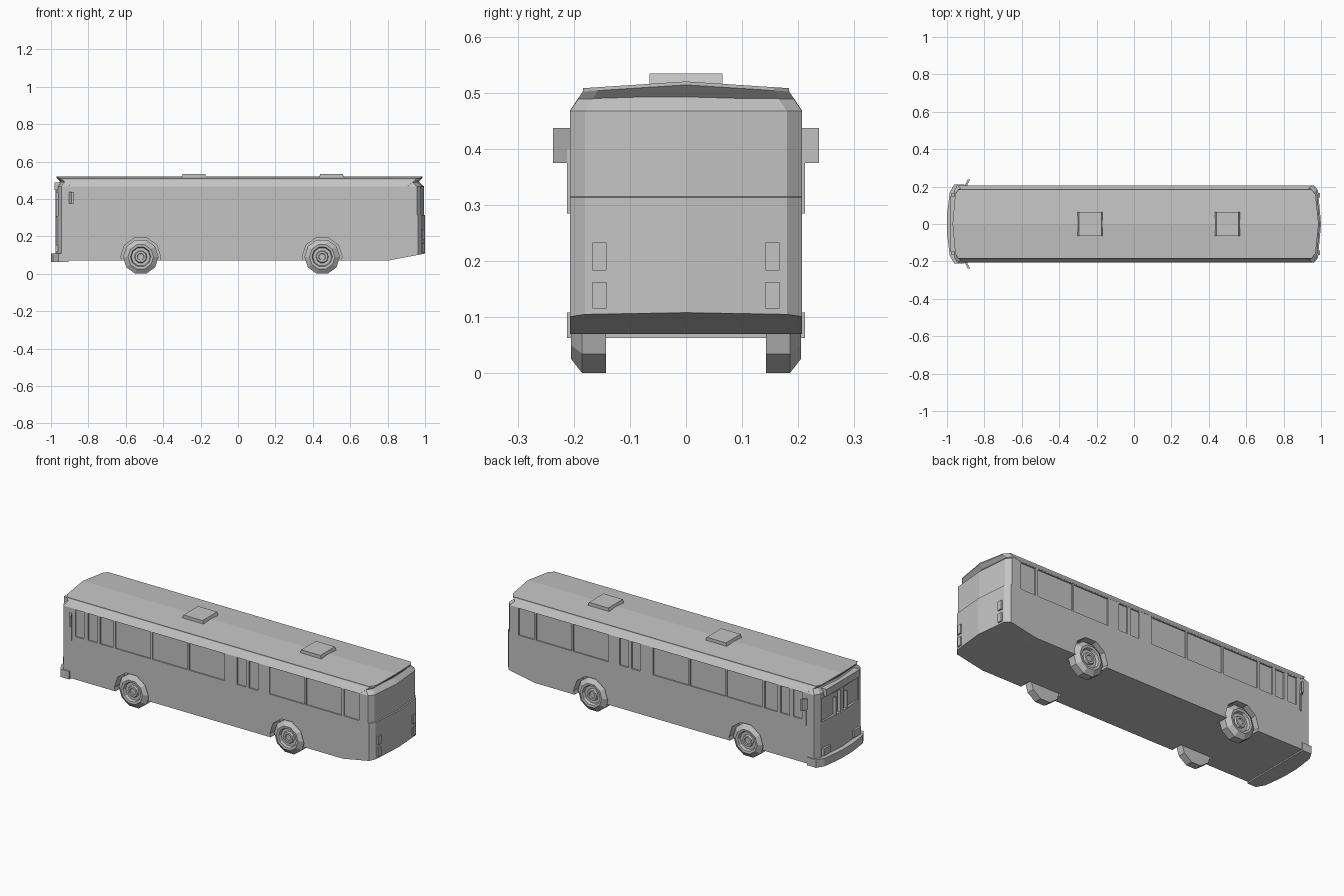
import bpy, bmesh, math
from mathutils import Matrix, Vector

if "Cube" in bpy.data.objects:
    bpy.data.objects.remove(bpy.data.objects["Cube"])

grey = bpy.data.materials.new("plain_grey")
grey.use_nodes = True
colour = (0.55, 0.55, 0.55, 1)
grey.diffuse_color = colour
grey.node_tree.nodes["Principled BSDF"].inputs["Base Color"].default_value = colour


def finish(name, bm):
    bmesh.ops.recalc_face_normals(bm, faces=bm.faces)
    mesh = bpy.data.meshes.new(name)
    bm.to_mesh(mesh)
    bm.free()
    mesh.materials.append(grey)
    ob = bpy.data.objects.new(name, mesh)
    bpy.context.collection.objects.link(ob)
    return ob


def add_box(bm, x, y, z):
    """Box from three (low, high) ranges."""
    size = [abs(r[1] - r[0]) for r in (x, y, z)]
    mid = [(r[1] + r[0]) / 2 for r in (x, y, z)]
    m = Matrix.Translation(mid) @ Matrix.Diagonal((*size, 1))
    return bmesh.ops.create_cube(bm, size=1, matrix=m)["verts"]


def box(name, x, y, z):
    bm = bmesh.new()
    add_box(bm, x, y, z)
    return finish(name, bm)


def add_rings(bm, rings):
    """Bridge closed rings of points, returning the vertex rings."""
    vs = [[bm.verts.new(p) for p in ring] for ring in rings]
    for a, b in zip(vs, vs[1:]):
        n = len(a)
        for i in range(n):
            bm.faces.new((a[i], a[(i + 1) % n], b[(i + 1) % n], b[i]))
    return vs


def plan(rear, front, w, height):
    """Bus outline seen from above, with bowed ends and cut corners."""
    half = [(rear, 0), (rear - .016, w - .027), (rear - .038, w), (.8, w),
            (front + .03, w), (front + .014, w - .027), (front, 0)]
    loop = half + [(x, -y) for x, y in half[-2:0:-1]]
    return [(x, y, height(x, y)) for x, y in loop]


def cap_strips(bm, ring):
    n = len(ring)
    for i in range(n // 2):
        quad = [ring[i], ring[i + 1], ring[n - i - 1], ring[-i]]
        bm.faces.new(list(dict.fromkeys(quad)))


# Body shell: rising tail underside, bulging engine panel, stepped-in top
def floor(x, y):
    return .07 + max(0, x - .8) * .19


bm = bmesh.new()
levels = [(1, -.975, .207, .313), (.994, -.975, .207, .315),
          (.994, -.975, .207, .467), (.968, -.955, .19, .492)]
rings = add_rings(bm, [plan(1, -.975, .207, floor)] +
                  [plan(r, f, w, lambda x, y, z=z: z) for r, f, w, z in levels])
cap_strips(bm, rings[0])
cap_strips(bm, rings[-1])
body = finish("body", bm)

# Side windows, door panes, windscreen and wheel arches cut into the body
WINDOWS = [(-.87, -.815), (-.79, -.735), (-.715, -.635), (-.62, -.40),
           (-.39, -.17), (-.16, .06), (.14, .195), (.215, .27),
           (.34, .56), (.57, .79), (.805, .90)]
AXLES = (-.52, .45)
bm = bmesh.new()
for s in (-1, 1):
    for lo, hi in WINDOWS:
        add_box(bm, (lo, hi), (s * .2, s * .25), (.312, .464))
    add_box(bm, (-1.05, -.955), (s * .012, s * .165), (.305, .435))
    for ax in AXLES:
        m = (Matrix.Translation((ax, s * .2, .09)) @ Matrix.Rotation(math.pi / 2, 4, 'X')
             @ Matrix.Rotation(math.pi / 10, 4, 'Z'))
        bmesh.ops.create_cone(bm, cap_ends=True, segments=10, radius1=.107,
                              radius2=.107, depth=.12, matrix=m)
cutter = finish("cutter", bm)
cutter.hide_render = True
mod = body.modifiers.new("openings", 'BOOLEAN')
mod.operation = 'DIFFERENCE'
mod.solver = 'EXACT'
mod.object = cutter
bpy.context.view_layer.objects.active = body
bpy.ops.object.modifier_apply(modifier=mod.name)
bpy.data.objects.remove(cutter)

# Roof: sloping shoulders, overhanging ends and a shallow ridge
bm = bmesh.new()


def ridge(z):
    return lambda x, y: z + .012 * (1 - abs(y) / .184)


rings = add_rings(bm, [plan(.945, -.925, .207, lambda x, y: .468),
                       plan(.987, -.97, .184, ridge(.502)),
                       plan(.987, -.97, .184, ridge(.508))])
cap_strips(bm, rings[0])
top = rings[-1]
bm.faces.new(top[:7])
bm.faces.new(top[6:] + top[:1])
finish("roof", bm)

# Roof hatches, narrower at the top
for name, x in (("front_hatch", -.235), ("rear_hatch", .5)):
    bm = bmesh.new()
    for v in add_box(bm, (x - .07, x + .07), (-.065, .065), (.505, .534)):
        if v.co.z > .52:
            v.co.x += .01 if v.co.x < x else -.01
    finish(name, bm)

# Front bumper wrapping around the corners
bm = bmesh.new()
outline = [(-.905, .212), (-.96, .212), (-.985, .17), (-1, .05)]
loop = outline + [(x, -y) for x, y in reversed(outline)]
rings = add_rings(bm, [[(x, y, z) for x, y in loop] for z in (.063, .108)])
for ring in rings:
    bm.faces.new(ring)
finish("front_bumper", bm)

# Destination sign box above the windscreen
box("sign_box", (-.982, -.94), (-.15, .15), (.447, .487))


# Wheel: ten-sided tyre with bevelled shoulder and stepped hub
def wheel(name, x, s):
    profile = [(.143, .095), (.185, .095), (.205, .068), (.203, .055),
               (.188, .05), (.188, .034), (.198, .03), (.198, .019),
               (.191, .017)]
    bm = bmesh.new()
    angles = [math.radians(18 + 36 * i) for i in range(10)]
    rings = add_rings(bm, [[(x + r * math.sin(a), s * y, .0904 - r * math.cos(a))
                            for a in angles] for y, r in profile])
    bm.faces.new(rings[0])
    bm.faces.new(rings[-1])
    finish(name, bm)


for side, s in (("left", 1), ("right", -1)):
    for end, ax in zip(("front", "rear"), AXLES):
        wheel(f"{end}_{side}_wheel", ax, s)

    # Tail lights, headlights and wipers
    for part, z in (("lower", (.115, .163)), ("upper", (.183, .233))):
        box(f"{side}_{part}_tail_light", (.975, .994), (s * .142, s * .167), z)
    box(f"{side}_headlight", (-.976, -.95), (s * .105, s * .165), (.115, .155))
    box(f"{side}_wiper", (-.972, -.955), (s * .045, s * .052), (.3, .4))

    # Mirror angled outwards, on a thin upright arm
    bm = bmesh.new()
    verts = add_box(bm, (-.908, -.896), (s * .2, s * .237), (.375, .437))
    for v in verts:
        v.co.x += (abs(v.co.y) - .2) * .5
    finish(f"{side}_mirror", bm)
    box(f"{side}_mirror_arm", (-.898, -.89), (s * .2, s * .212), (.285, .4))
